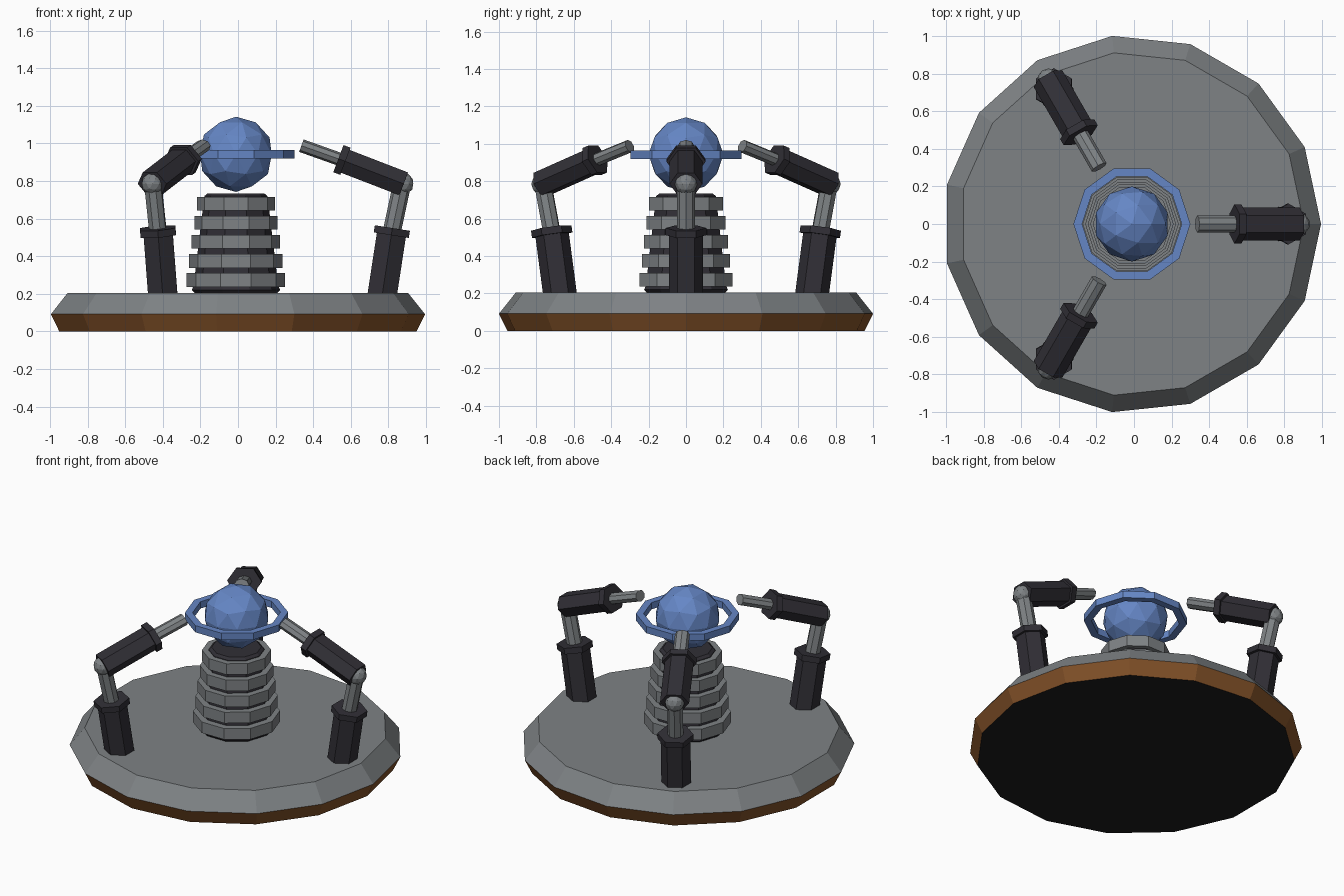
import bpy, math
from mathutils import Vector, Matrix

if "Cube" in bpy.data.objects:
    bpy.data.objects.remove(bpy.data.objects["Cube"])

CX = -0.011  # common axis of the round parts


def material(name, rgb):
    m = bpy.data.materials.new(name)
    m.diffuse_color = (*rgb, 1)
    m.use_nodes = True
    m.node_tree.nodes["Principled BSDF"].inputs["Base Color"].default_value = m.diffuse_color
    return m


GREY = material("grey metal", (0.21, 0.225, 0.235))
DARK = material("dark casing", (0.030, 0.028, 0.036))
BLUE = material("blue", (0.13, 0.24, 0.56))
BROWN = material("copper brown", (0.23, 0.085, 0.022))
BLACK = material("black underside", (0.012, 0.012, 0.013))


def add_mesh(name, verts, faces, mats):
    me = bpy.data.meshes.new(name)
    me.from_pydata(verts, [], faces)
    for m in mats:
        me.materials.append(m)
    ob = bpy.data.objects.new(name, me)
    bpy.context.collection.objects.link(ob)
    return ob


def lathe(name, profile, sides, mats, closed=False):
    """Turn (radius, z) points around the main axis; closed makes a hollow ring."""
    verts = [(CX + r * math.cos(2 * math.pi * i / sides),
              r * math.sin(2 * math.pi * i / sides), z)
             for r, z in profile for i in range(sides)]
    n = len(profile)
    faces = []
    for k in range(n if closed else n - 1):
        a, b = k * sides, (k + 1) % n * sides
        for i in range(sides):
            j = (i + 1) % sides
            faces.append((a + i, a + j, b + j, b + i))
    if not closed:
        faces.append(tuple(reversed(range(sides))))
        faces.append(tuple(range((n - 1) * sides, n * sides)))
    return add_mesh(name, verts, faces, mats)


def rod(name, start, end, radius, sides, mat, turn, flat=1.0):
    """Prism between two (radial, z) points; flat squashes it within the arm plane."""
    a, b = Vector((start[0], 0, start[1])), Vector((end[0], 0, end[1]))
    side = Vector((0, 1, 0))
    up = (b - a).normalized().cross(side)
    verts = []
    for p in (a, b):
        for i in range(sides):
            t = 2 * math.pi * i / sides
            verts.append(Matrix.Translation((CX, 0, 0)) @ (Matrix.Rotation(turn, 3, 'Z') @
                         (p + side * radius * math.cos(t) + up * radius * flat * math.sin(t))))
    faces = [(i, (i + 1) % sides, sides + (i + 1) % sides, sides + i) for i in range(sides)]
    faces += [tuple(reversed(range(sides))), tuple(range(sides, 2 * sides))]
    ob = add_mesh(name, verts, faces, [mat])
    # make every face point outward
    import bmesh
    bm = bmesh.new()
    bm.from_mesh(ob.data)
    bmesh.ops.recalc_face_normals(bm, faces=bm.faces)
    bm.to_mesh(ob.data)
    bm.free()


def ball(name, loc, radius, mat, detail):
    bpy.ops.mesh.primitive_ico_sphere_add(subdivisions=detail, radius=radius, location=loc)
    ob = bpy.context.object
    ob.name = name
    ob.data.materials.append(mat)


# round base: grey upper bevel, brown lower bevel, black underside
base = lathe("base", [(0.96, 0), (1.0055, 0.092), (0.915, 0.205)], 15, [GREY, BROWN, BLACK])
for f in base.data.polygons:
    f.material_index = 2 if f.center.z < 0.01 else 1 if f.center.z < 0.09 else 0

# tapered column core with stacked rings
lathe("column_core", [(0.215, 0.2), (0.235, 0.22), (0.225, 0.245), (0.168, 0.72), (0.15, 0.735)],
      10, [DARK])
for i in range(5):
    z, r = 0.237 + 0.1015 * i, 0.262 - 0.0135 * i
    lathe(f"column_ring_{i + 1}", [(r, z), (r, z + 0.073)], 10, [GREY])

# floating globe with its surrounding ring
ball("globe", (CX, 0, 0.942), 0.2, BLUE, 2)
lathe("globe_ring", [(0.265, 0.92), (0.311, 0.92), (0.311, 0.965), (0.265, 0.965)],
      10, [BLUE], closed=True)

# three jointed arms, (distance from axis, height) for each section
for n in range(3):
    t = n * 2 * math.pi / 3
    s = f"_{n + 1}"
    rod("lower_arm" + s, (0.777, 0.19), (0.829, 0.53), 0.09, 6, DARK, t)
    rod("lower_collar" + s, (0.826, 0.512), (0.832, 0.55), 0.109, 6, DARK, t)
    rod("lower_piston" + s, (0.831, 0.54), (0.884, 0.787), 0.048, 8, GREY, t)
    ball("elbow" + s, (CX + 0.886 * math.cos(t), 0.886 * math.sin(t), 0.785), 0.06, GREY, 2)
    rod("upper_arm" + s, (0.892, 0.785), (0.56, 0.913), 0.088, 6, DARK, t, 0.85)
    rod("upper_collar" + s, (0.582, 0.905), (0.545, 0.919), 0.105, 6, DARK, t, 0.85)
    rod("upper_piston" + s, (0.57, 0.909), (0.348, 0.988), 0.045, 8, GREY, t, 0.78)
